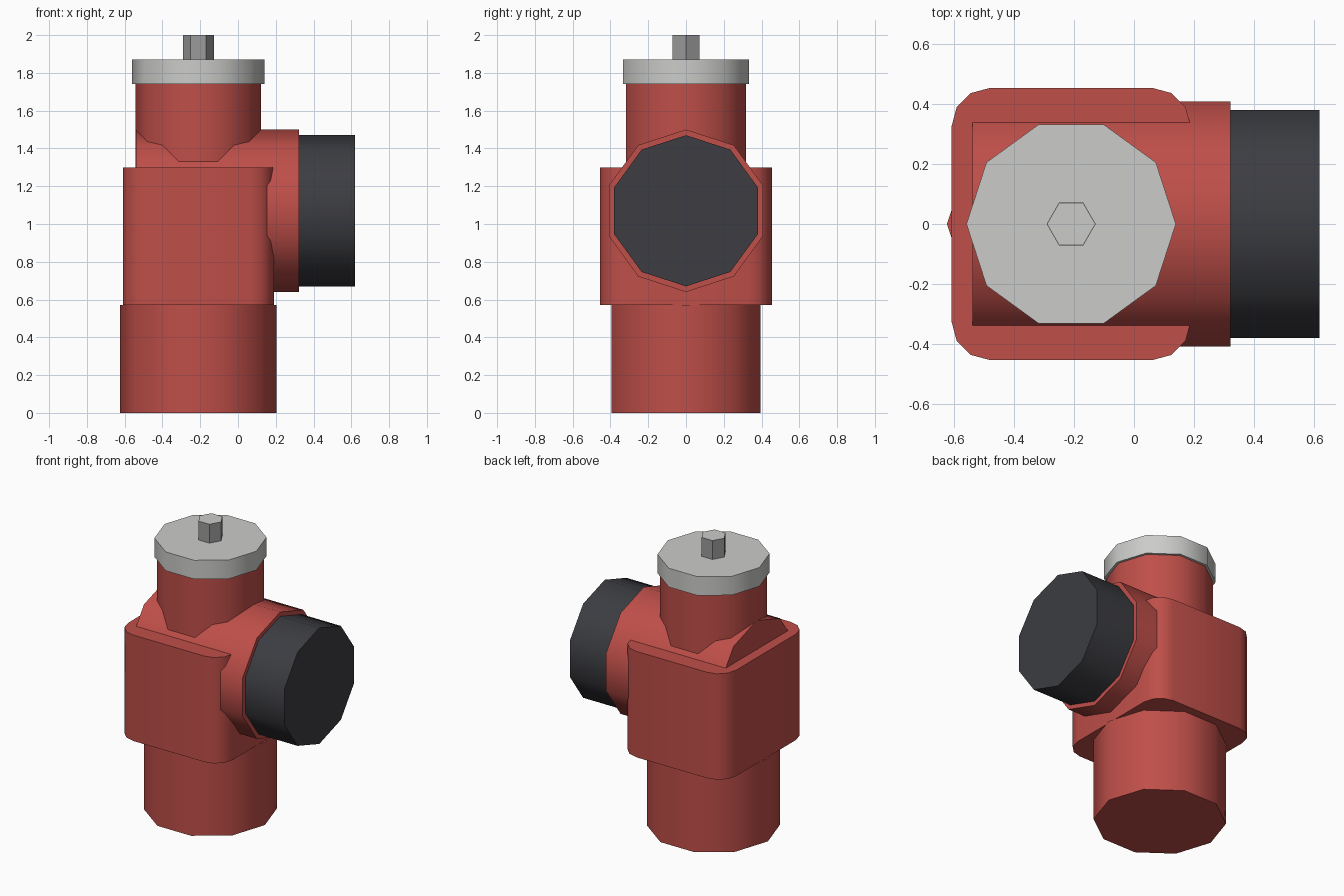
import bpy, bmesh, math
from mathutils import Matrix

if "Cube" in bpy.data.objects:
    bpy.data.objects.remove(bpy.data.objects["Cube"])

AXIS_X = -0.21    # vertical axis of the valve
OUTLET_Z = 1.07   # height of the side outlet's axis


def material(name, rgb):
    m = bpy.data.materials.new(name)
    m.diffuse_color = (*rgb, 1.0)
    m.use_nodes = True
    m.node_tree.nodes["Principled BSDF"].inputs["Base Color"].default_value = m.diffuse_color
    return m


RED = material("painted_red", (0.52, 0.077, 0.066))
BLACK = material("dark_plastic", (0.045, 0.046, 0.054))
LIGHT = material("light_metal", (0.60, 0.60, 0.585))
GREY = material("grey_metal", (0.33, 0.33, 0.33))


def finish(bm, name, *mats):
    bmesh.ops.recalc_face_normals(bm, faces=bm.faces[:])
    me = bpy.data.meshes.new(name)
    bm.to_mesh(me)
    bm.free()
    for m in mats:
        me.materials.append(m)
    ob = bpy.data.objects.new(name, me)
    bpy.context.collection.objects.link(ob)
    bpy.context.view_layer.objects.active = ob
    ob.select_set(True)
    bpy.ops.object.shade_smooth_by_angle(angle=math.radians(40))
    ob.select_set(False)
    return ob


def prism(radius, start, end, sides=10, sideways=False):
    """Prism with a corner on +x, or lying along x with a corner on top."""
    bm = bmesh.new()
    bmesh.ops.create_cone(bm, cap_ends=True, segments=sides, radius1=radius,
                          radius2=radius, depth=end - start)
    # put a corner exactly on the +x direction
    v = bm.verts[:][0].co
    turn = Matrix.Rotation(-math.atan2(v.y, v.x), 4, 'Z')
    mid = (start + end) / 2
    if sideways:
        move = Matrix.Translation((mid, 0, OUTLET_Z)) @ Matrix.Rotation(-math.pi / 2, 4, 'Y')
    else:
        move = Matrix.Translation((AXIS_X, 0, mid))
    bmesh.ops.transform(bm, matrix=move @ turn, verts=bm.verts[:])
    return bm


# Upright parts: inlet, neck and cap
finish(prism(0.415, 0.0, 0.57), "inlet_base", RED)
finish(prism(0.333, 0.90, 1.74), "neck", RED)
finish(prism(0.35, 1.74, 1.87), "top_cap", LIGHT)

# Side outlet and its dark end cap
finish(prism(0.43, -0.54, 0.322, sideways=True), "side_outlet", RED)
finish(prism(0.40, 0.32, 0.62, sideways=True), "outlet_cap", BLACK)

# Square body with rounded upright corners
bm = bmesh.new()
bmesh.ops.create_cube(bm, size=1)
bmesh.ops.transform(bm, verts=bm.verts[:],
                    matrix=Matrix.Translation((AXIS_X, 0, 0.935)) @ Matrix.Diagonal((0.80, 0.91, 0.73, 1)))
upright = [e for e in bm.edges if abs(e.verts[0].co.z - e.verts[1].co.z) > 0.1]
bmesh.ops.bevel(bm, geom=upright, offset=0.13, segments=3, profile=0.5, affect='EDGES')
finish(bm, "valve_body", RED)

# Hexagonal stem with a light inset top
bm = prism(0.082, 1.86, 2.0, sides=6)
top = max(bm.faces, key=lambda f: f.calc_center_median().z)
bmesh.ops.inset_region(bm, faces=[top], thickness=0.004)
top.material_index = 1
finish(bm, "hex_stem", GREY, LIGHT)
